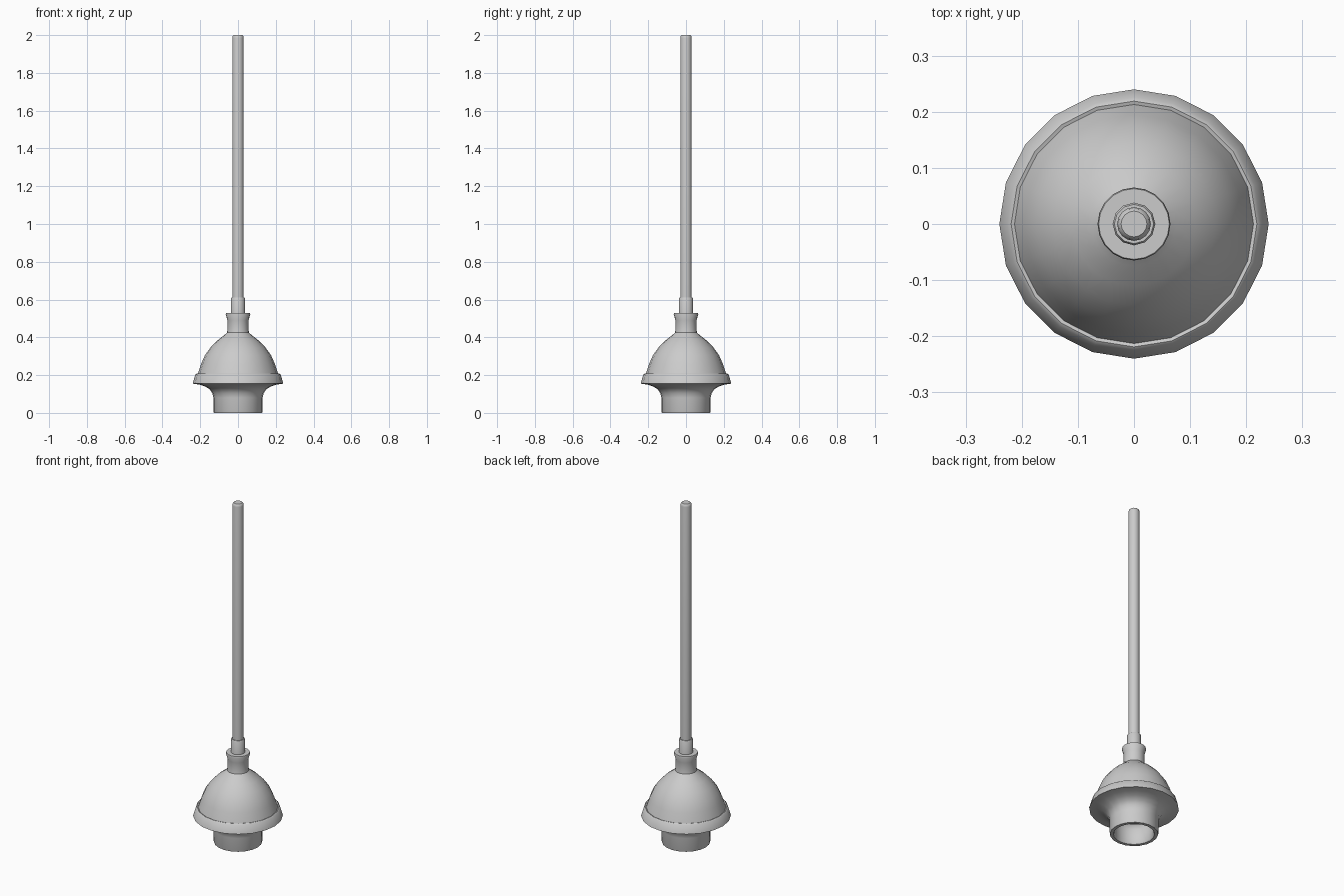
import bpy, bmesh, math

if "Cube" in bpy.data.objects:
    bpy.data.objects.remove(bpy.data.objects["Cube"])


def lathe(name, profile, sides, angle=40):
    """Spin an (r, z) profile around z; points with r = 0 become poles."""
    bm = bmesh.new()
    verts = [bm.verts.new((r, 0, z)) for r, z in profile]
    edges = [bm.edges.new(p) for p in zip(verts, verts[1:])]
    bmesh.ops.spin(bm, geom=verts + edges, cent=(0, 0, 0), axis=(0, 0, 1),
                   angle=math.tau, steps=sides, use_duplicate=False)
    bmesh.ops.remove_doubles(bm, verts=bm.verts, dist=0.0001)
    bmesh.ops.recalc_face_normals(bm, faces=bm.faces)
    mesh = bpy.data.meshes.new(name)
    bm.to_mesh(mesh)
    bm.free()
    obj = bpy.data.objects.new(name, mesh)
    bpy.context.collection.objects.link(obj)
    bpy.context.view_layer.objects.active = obj
    obj.select_set(True)
    bpy.ops.object.shade_smooth_by_angle(angle=math.radians(angle))
    obj.select_set(False)
    return obj


# Rubber cup: hollow inside, lower sleeve, flared rim, dome and neck
lathe("rubber_cup", [
    (0, 0.40), (0.06, 0.39), (0.105, 0.355), (0.15, 0.30), (0.18, 0.24),
    (0.195, 0.18), (0.16, 0.155), (0.125, 0.13), (0.108, 0.09), (0.105, 0.01),
    (0.11, 0), (0.128, 0), (0.13, 0.005), (0.13, 0.08), (0.136, 0.105),
    (0.15, 0.125), (0.175, 0.14), (0.205, 0.15), (0.24, 0.155),
    (0.226, 0.203), (0.219, 0.208), (0.213, 0.206),
    (0.195, 0.26), (0.175, 0.305), (0.145, 0.347), (0.11, 0.383),
    (0.075, 0.41), (0.058, 0.425), (0.056, 0.44), (0.056, 0.49),
    (0.065, 0.522), (0.063, 0.53), (0, 0.53)], 20)

# Collar where the handle enters the neck
lathe("handle_collar", [(0, 0.50), (0.038, 0.50), (0.038, 0.605),
                        (0.035, 0.61), (0, 0.61)], 12)

# Long handle with a rounded tip
lathe("handle", [(0, 0.52), (0.03, 0.52), (0.03, 1.985), (0.028, 1.995),
                 (0.023, 2.0), (0, 2.0)], 16)
